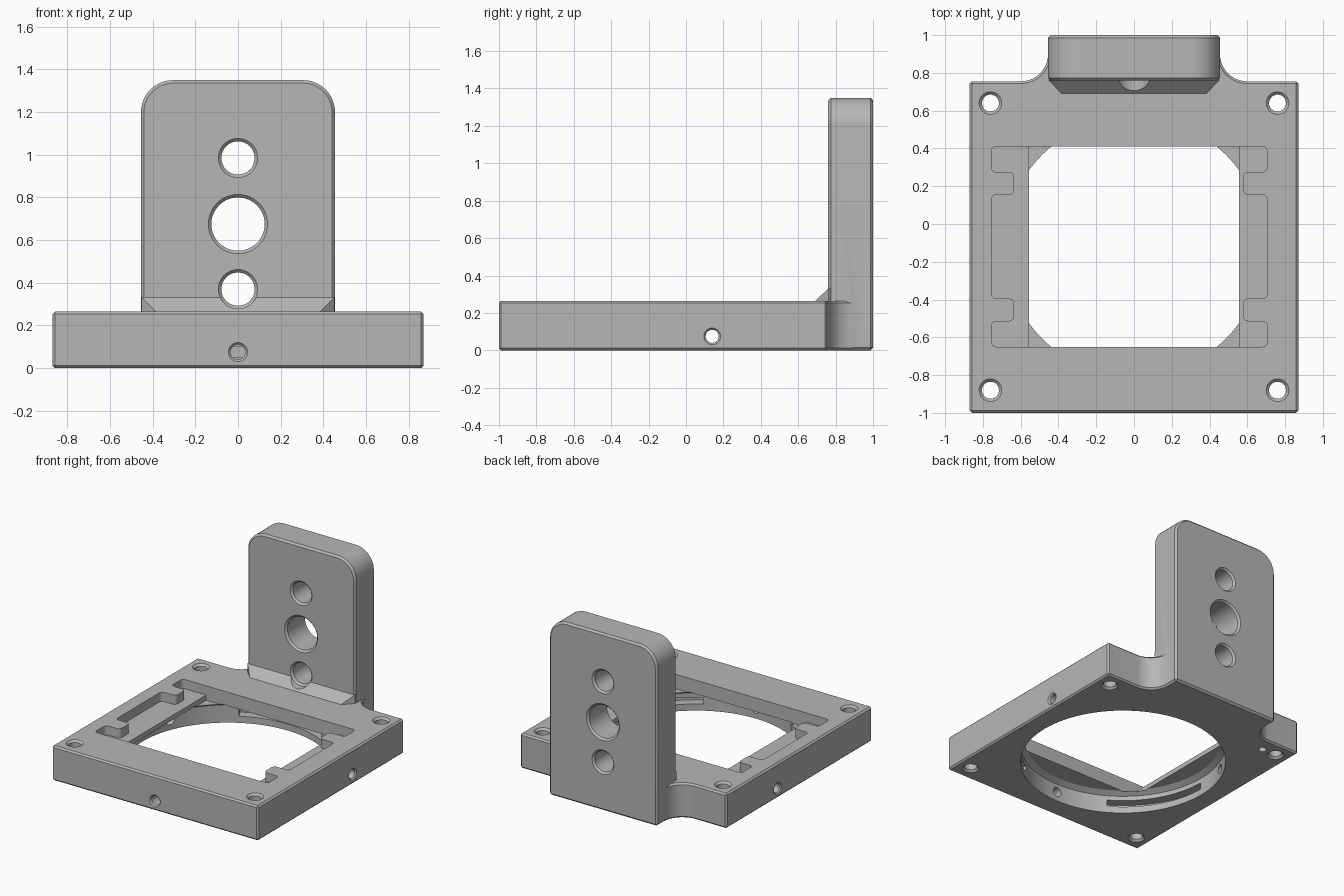
import bpy, bmesh, math
from math import cos, sin, radians
from mathutils import Vector

cube = bpy.data.objects.get("Cube")
if cube:
    bpy.data.objects.remove(cube, do_unlink=True)

grey = bpy.data.materials.new("machined_grey")
grey.use_nodes = True
grey.diffuse_color = (0.47, 0.47, 0.47, 1)
grey.node_tree.nodes["Principled BSDF"].inputs["Base Color"].default_value = grey.diffuse_color

# Axis name -> map (u, v, distance along axis) to a point
FRAMES = {
    "x": lambda u, v, t: Vector((t, u, v)),
    "y": lambda u, v, t: Vector((u, t, v)),
    "z": lambda u, v, t: Vector((u, v, t)),
}


def to_object(name, bm):
    bmesh.ops.recalc_face_normals(bm, faces=bm.faces)
    mesh = bpy.data.meshes.new(name)
    bm.to_mesh(mesh)
    bm.free()
    mesh.materials.append(grey)
    obj = bpy.data.objects.new(name, mesh)
    bpy.context.collection.objects.link(obj)
    return obj


def loft(name, rings, chamfer=0, rounding=0):
    """Solid through matching rings of points, optionally chamfered or rounded."""
    bm = bmesh.new()
    loops = [[bm.verts.new(p) for p in ring] for ring in rings]
    n = len(loops[0])
    sides = []
    for a, b in zip(loops, loops[1:]):
        for i in range(n):
            j = (i + 1) % n
            bm.faces.new((a[i], a[j], b[j], b[i]))
            sides.append(bm.edges.get((a[i], b[i])))
    bm.faces.new(loops[0])
    bm.faces.new(loops[-1])
    bmesh.ops.recalc_face_normals(bm, faces=bm.faces)
    if rounding:
        bmesh.ops.bevel(bm, geom=sides, offset=rounding, segments=4, profile=0.5, affect="EDGES")
    if chamfer:
        sharp = [e for e in bm.edges if e.calc_face_angle(0) > radians(30)]
        bmesh.ops.bevel(bm, geom=sharp, offset=chamfer, segments=1, affect="EDGES")
    return to_object(name, bm)


def prism(name, outline, low, high, axis="z", **edges):
    f = FRAMES[axis]
    return loft(name, [[f(u, v, t) for u, v in outline] for t in (low, high)], **edges)


def turned(name, profile, u, v, axis, n=40):
    """Round solid from (distance, radius) pairs around an axis through (u, v)."""
    f = FRAMES[axis]
    angles = [2 * math.pi * i / n for i in range(n)]
    return loft(name, [[f(u + r * cos(a), v + r * sin(a), t) for a in angles] for t, r in profile])


def arc(cx, cy, r, start, end, steps=10):
    angles = [radians(start + (end - start) * i / steps) for i in range(steps + 1)]
    return [(cx + r * cos(a), cy + r * sin(a)) for a in angles]


def combine(target, other, operation):
    mod = target.modifiers.new("combine", "BOOLEAN")
    mod.operation, mod.solver, mod.object = operation, "EXACT", other
    bpy.context.view_layer.objects.active = target
    bpy.ops.object.modifier_apply(modifier=mod.name)
    bpy.data.objects.remove(other, do_unlink=True)


def cut(other):
    combine(bracket, other, "DIFFERENCE")


def mirrored(half):
    return half + [(-u, v) for u, v in reversed(half)]


H = 0.265      # base thickness
CY = -0.12     # bore centre in y

# Base with concave fillets leading into the upright
half = [(0.87, -1), (0.87, 0.755)] + arc(0.6, 0.9, 0.145, 270, 180) + [(0.42, 0.94)]
bracket = prism("mounting_bracket", mirrored(half), 0, H, chamfer=0.012)

# Upright plate with rounded top corners
half = [(0.455, 0)] + arc(0.305, 1.2, 0.15, 0, 90, 12)
combine(bracket, prism("upright_plate", mirrored(half), 0.76, 1.0, "y", chamfer=0.014), "UNION")

# Sloped gusset at the foot of the plate, narrowing towards the front
slope = [[(-w, y, z) for w, y, z in ring] + [(w, y, z) for w, y, z in reversed(ring)]
         for ring in ([(0.385, 0.692, H - 0.01), (0.385, 0.692, H)],
                      [(0.453, 0.762, H - 0.01), (0.453, 0.762, 0.332)],
                      [(0.43, 0.82, H - 0.01), (0.43, 0.82, 0.332)])]
combine(bracket, loft("gusset", slope), "UNION")

# Round bore from below, tapering at its top
cut(turned("bore", [(-0.05, 0.72), (0.135, 0.72), (0.16, 0.68)], 0, CY, "z", 96))

# Rectangular window above the bore
cut(prism("window", mirrored([(0.555, -0.65), (0.555, 0.41)]), 0.155, 0.4))

# Shallow pocket with two tabs on each side
south, north = -0.65, 0.41


def pocket_side(wall, tab):
    return [(wall, south), (wall, -0.515), (tab, -0.515), (tab, -0.395), (wall, -0.395),
            (wall, 0.155), (tab, 0.155), (tab, 0.275), (wall, 0.275), (wall, north)]


outline = pocket_side(0.705, 0.578) + pocket_side(-0.755, -0.635)[::-1]
cut(prism("pocket", outline, 0.195, 0.4, rounding=0.025))

# Arc slots in the bore wall
for mid in (90, 210, 330):
    ring = arc(0, CY, 0.69, mid - 29, mid + 29, 16) + arc(0, CY, 0.79, mid + 29, mid - 29, 16)
    cut(prism("wall_slot", ring, 0.05, 0.1))

# Countersunk corner holes
for x in (-0.76, 0.76):
    for y in (-0.88, 0.64):
        cut(turned("corner_hole", [(-0.02, 0.08), (0.015, 0.045), (H - 0.015, 0.045),
                                   (H + 0.02, 0.08)], x, y, "z", 32))

# Small blind hole underneath
cut(turned("blind_hole", [(-0.05, 0.028), (0.12, 0.028)], -0.64, 0.64, "z", 20))

# Set screw holes: one in the front, one in each side
cut(turned("front_screw_hole", [(-1.02, 0.065), (-0.99, 0.035), (-0.7, 0.035)], 0, 0.075, "y", 28))
for s in (-1, 1):
    cut(turned("side_screw_hole", [(s * 0.89, 0.065), (s * 0.86, 0.035), (s * 0.55, 0.035)],
               0.14, 0.075, "x", 28))

# Three chamfered holes through the upright plate
for z, r in ((0.37, 0.078), (0.675, 0.125), (0.985, 0.078)):
    cut(turned("plate_hole", [(0.6, r + 0.014), (0.76, r + 0.014), (0.774, r), (0.986, r),
                              (1.02, r + 0.034)], 0, z, "y", 48))

bpy.ops.object.select_all(action="DESELECT")
bracket.select_set(True)
bpy.context.view_layer.objects.active = bracket
bpy.ops.object.shade_smooth_by_angle(angle=radians(25))
